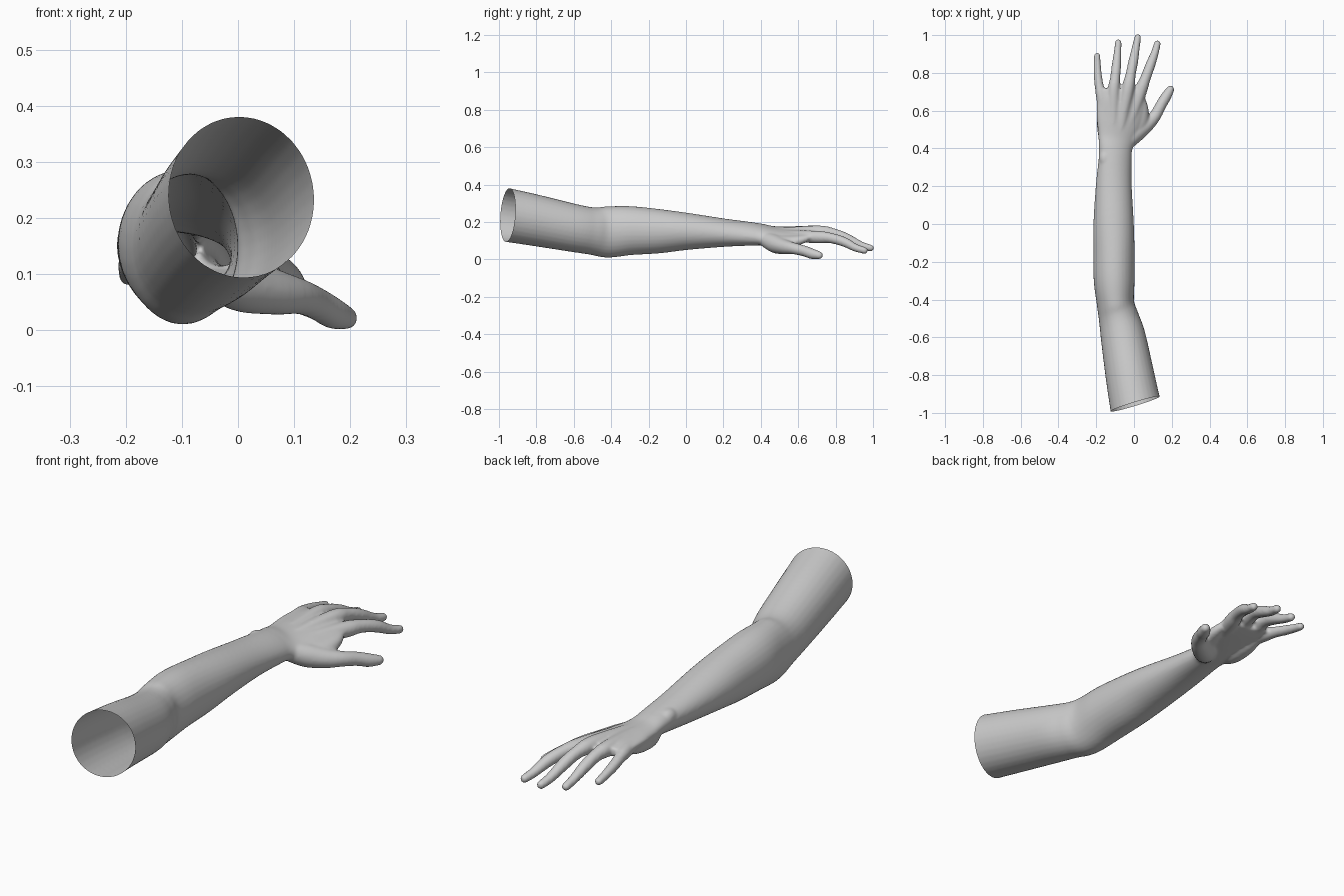
import bpy, bmesh, math
from mathutils import Vector


def catmull(a, b, c, d, t):
    return 0.5 * (2 * b + (c - a) * t + (2 * a - 5 * b + 4 * c - d) * t * t
                  + (3 * b - a - 3 * c + d) * t ** 3)


def loft(bm, stations, steps=6, sides=32):
    """Closed tube through stations (x, y, z, half width, half height, roll in degrees)."""
    pts = [stations[0]] + stations + [stations[-1]]
    path = []
    for i in range(1, len(pts) - 2):
        for s in range(steps):
            path.append([catmull(*v, s / steps) for v in zip(*pts[i - 1:i + 3])])
    path.append(list(stations[-1]))
    rings = []
    for i, (x, y, z, w, h, roll) in enumerate(path):
        t = Vector(path[min(i + 1, len(path) - 1)][:3]) - Vector(path[max(i - 1, 0)][:3])
        t.normalize()
        side = t.cross(Vector((0, 0, 1))).normalized()
        up = side.cross(t)
        a = math.radians(roll)
        u = side * math.cos(a) - up * math.sin(a)
        v = side * math.sin(a) + up * math.cos(a)
        ring = []
        for k in range(sides):
            q = 2 * math.pi * k / sides
            ring.append(bm.verts.new(Vector((x, y, z)) + u * w * math.cos(q) + v * h * math.sin(q)))
        rings.append(ring)
    for r0, r1 in zip(rings, rings[1:]):
        for k in range(sides):
            n = (k + 1) % sides
            bm.faces.new((r0[k], r0[n], r1[n], r1[k]))
    bm.faces.new(rings[0][::-1])
    bm.faces.new(rings[-1])


def digit(bm, joints):
    """Round finger through joints (x, y, z, radius) with a domed tip."""
    st = [(x, y, z, r, r, 0) for x, y, z, r in joints]
    end, prev = Vector(joints[-1][:3]), Vector(joints[-2][:3])
    d = (end - prev).normalized()
    r = joints[-1][3]
    for f, k in ((0.55, 0.84), (0.88, 0.5), (1.0, 0.12)):
        p = end + d * r * f
        st.append((*p, r * k, r * k, 0))
    loft(bm, st, 5, 20)


bm = bmesh.new()

# upper arm, elbow, forearm, wrist and palm
loft(bm, [
    (0.03, -1.06, 0.255, 0.142, 0.150, 0),
    (0.006, -0.95, 0.236, 0.135, 0.143, 0),
    (-0.022, -0.80, 0.208, 0.129, 0.137, 0),
    (-0.057, -0.60, 0.168, 0.119, 0.128, 0),
    (-0.080, -0.50, 0.152, 0.107, 0.127, 0),
    (-0.098, -0.42, 0.147, 0.099, 0.137, 0),
    (-0.105, -0.30, 0.154, 0.108, 0.131, 0),
    (-0.106, -0.15, 0.151, 0.109, 0.119, 0),
    (-0.108, 0.00, 0.150, 0.107, 0.100, 5),
    (-0.107, 0.20, 0.143, 0.096, 0.075, 12),
    (-0.100, 0.34, 0.137, 0.090, 0.060, 18),
    (-0.098, 0.40, 0.133, 0.092, 0.053, 18),
    (-0.090, 0.46, 0.127, 0.104, 0.046, 14),
    (-0.075, 0.55, 0.128, 0.126, 0.041, 11),
    (-0.067, 0.65, 0.134, 0.131, 0.034, 8),
    (-0.062, 0.71, 0.137, 0.117, 0.025, 6),
])

# index, middle, ring and little fingers, each running back into the palm
digit(bm, [(-0.05, 0.46, 0.130, .026), (0.03, 0.69, 0.120, .034), (0.060, 0.77, 0.115, .028),
           (0.088, 0.845, 0.094, .026), (0.110, 0.905, 0.063, .021), (0.124, 0.955, 0.048, .018)])
digit(bm, [(-0.08, 0.46, 0.140, .026), (-0.035, 0.70, 0.148, .034), (-0.018, 0.79, 0.139, .027),
           (-0.004, 0.86, 0.113, .026), (0.010, 0.935, 0.076, .021), (0.020, 0.988, 0.061, .018)])
digit(bm, [(-0.11, 0.46, 0.146, .026), (-0.108, 0.69, 0.149, .033), (-0.100, 0.77, 0.142, .027),
           (-0.093, 0.84, 0.118, .025), (-0.087, 0.91, 0.086, .020), (-0.083, 0.960, 0.070, .018)])
digit(bm, [(-0.14, 0.46, 0.145, .024), (-0.170, 0.66, 0.141, .029), (-0.184, 0.73, 0.134, .024),
           (-0.192, 0.79, 0.120, .022), (-0.195, 0.85, 0.105, .019), (-0.195, 0.890, 0.096, .017)])

# thumb with its fleshy base and the web towards the index finger
digit(bm, [(-0.060, 0.41, 0.115, .038), (0.00, 0.475, 0.085, .050), (0.065, 0.525, 0.068, .041),
           (0.110, 0.570, 0.060, .032), (0.143, 0.630, 0.046, .029), (0.170, 0.675, 0.030, .028),
           (0.193, 0.712, 0.022, .021)])
loft(bm, [(-0.03, 0.45, 0.105, .05, .035, 20), (0.03, 0.53, 0.095, .045, .032, 25),
          (0.045, 0.60, 0.103, .034, .026, 20), (0.045, 0.65, 0.115, .02, .018, 15)])

# heel of the hand, wrist bone and point of the elbow
loft(bm, [(-0.15, 0.41, 0.125, .02, .02, 0), (-0.150, 0.48, 0.118, .042, .036, 0),
          (-0.155, 0.57, 0.122, .040, .032, 0), (-0.16, 0.65, 0.135, .02, .02, 0)])
digit(bm, [(-0.15, 0.27, 0.155, .02), (-0.153, 0.34, 0.166, .033), (-0.153, 0.38, 0.163, .026)])
digit(bm, [(-0.10, -0.50, 0.07, .03), (-0.103, -0.43, 0.056, .046), (-0.105, -0.37, 0.07, .03)])

bmesh.ops.recalc_face_normals(bm, faces=bm.faces)
mesh = bpy.data.meshes.new("arm")
bm.to_mesh(mesh)
bm.free()
arm = bpy.data.objects.new("arm", mesh)
bpy.context.collection.objects.link(arm)
bpy.context.view_layer.objects.active = arm
arm.select_set(True)

# fuse the parts into one skin and soften the joins
rm = arm.modifiers.new("fuse", "REMESH")
rm.mode = "VOXEL"
rm.voxel_size = 0.0065
sm = arm.modifiers.new("soften", "SMOOTH")
sm.factor = 0.5
sm.iterations = 8
for name in ("fuse", "soften"):
    bpy.ops.object.modifier_apply(modifier=name)

# slice the shoulder end open
bm = bmesh.new()
bm.from_mesh(arm.data)
bmesh.ops.bisect_plane(bm, geom=bm.verts[:] + bm.edges[:] + bm.faces[:], dist=1e-5,
                       plane_co=(0.005, -0.953, 0.236), plane_no=(0.29, -0.95, 0.07),
                       clear_outer=True)
bm.to_mesh(arm.data)
bm.free()
bpy.ops.object.shade_smooth()
